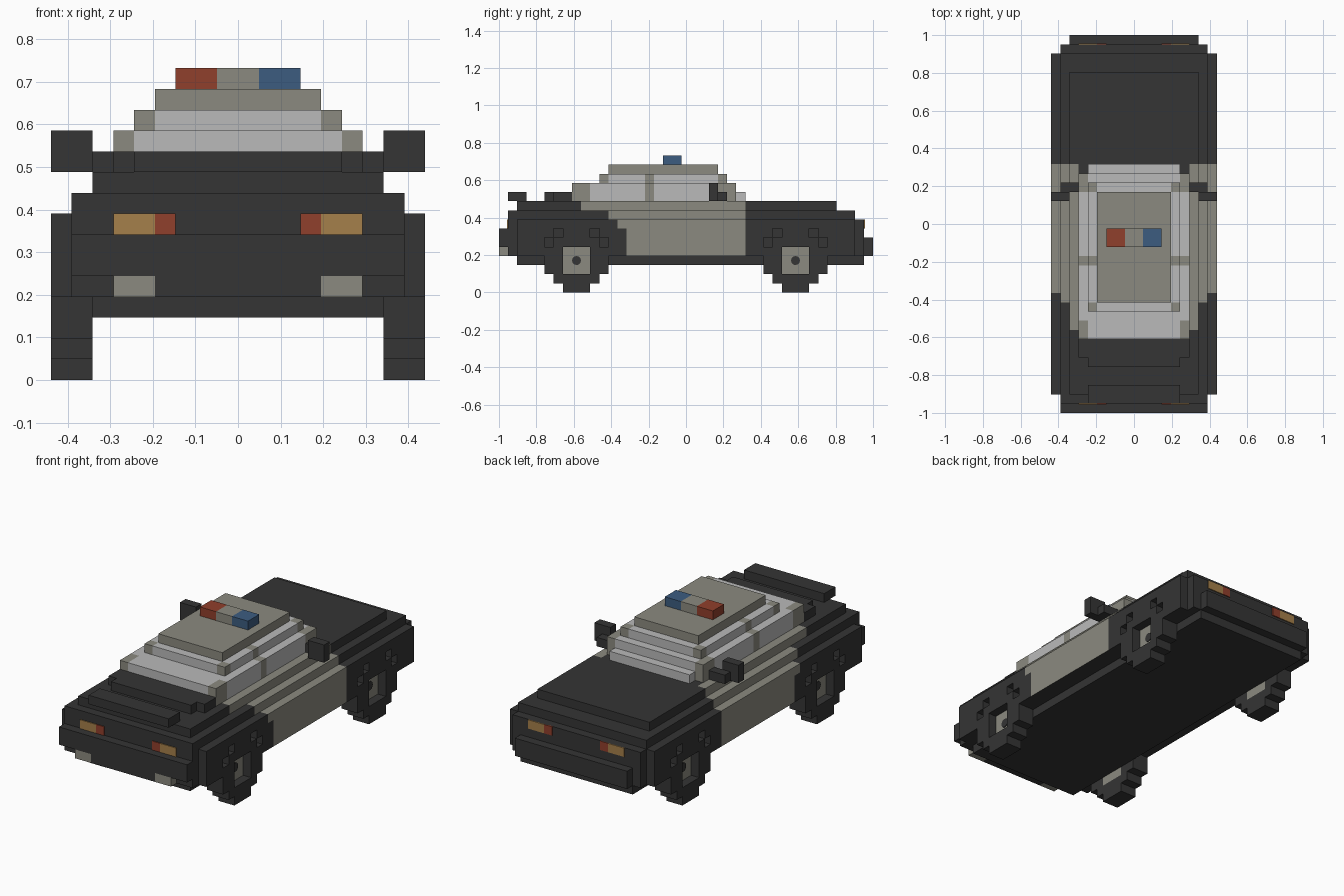
import bpy, bmesh, math
from mathutils import Matrix, Vector

if "Cube" in bpy.data.objects:
    bpy.data.objects.remove(bpy.data.objects["Cube"], do_unlink=True)

U = 2 / 41                      # block size
COLOURS = {
    "black": (0.035, 0.035, 0.035), "warm_grey": (0.26, 0.255, 0.215),
    "glass_grey": (0.49, 0.49, 0.49), "red": (0.28, 0.05, 0.025),
    "blue": (0.045, 0.107, 0.216), "amber": (0.376, 0.216, 0.069),
}
MATS = {}
for name, rgb in COLOURS.items():
    m = bpy.data.materials.new(name)
    m.use_nodes = True
    m.diffuse_color = (*rgb, 1)
    m.node_tree.nodes["Principled BSDF"].inputs["Base Color"].default_value = (*rgb, 1)
    MATS[name] = m


def pos(i, j, k):
    """Block grid corner to model space."""
    return Vector((i * U, -1 + j * U, k * U))


def fill(cells, xs, ys, zs, colour):
    """Fill a box of blocks; colour None carves it away."""
    for i in range(*xs):
        for j in range(*ys):
            for k in range(*zs):
                if colour:
                    cells[i, j, k] = colour
                else:
                    cells.pop((i, j, k), None)


def both(cells, xs, ys, zs, colour):
    """Fill a box and its mirror image."""
    fill(cells, xs, ys, zs, colour)
    fill(cells, (-xs[1], -xs[0]), ys, zs, colour)


def finish(name, bm, colours):
    mesh = bpy.data.meshes.new(name)
    bm.to_mesh(mesh)
    bm.free()
    for c in colours:
        mesh.materials.append(MATS[c])
    ob = bpy.data.objects.new(name, mesh)
    bpy.context.collection.objects.link(ob)
    return ob


def shell(name, cells, underside=None):
    """Outer skin of the filled blocks, with flat areas merged."""
    used = sorted(set(cells.values()) | ({underside} if underside else set()))
    bm = bmesh.new()
    corners = {}
    for cell, colour in cells.items():
        for axis in range(3):
            for side in (0, 1):
                near = list(cell)
                near[axis] += 2 * side - 1
                if tuple(near) in cells:
                    continue
                ring = []
                for a, b in ((0, 0), (1, 0), (1, 1), (0, 1)):
                    p = list(cell)
                    p[axis] += side
                    p[(axis + 1) % 3] += a
                    p[(axis + 2) % 3] += b
                    p = tuple(p)
                    if p not in corners:
                        corners[p] = bm.verts.new(pos(*p))
                    ring.append(corners[p])
                f = bm.faces.new(ring if side else ring[::-1])
                below = underside and axis == 2 and side == 0
                f.material_index = used.index(underside if below else colour)
    bmesh.ops.dissolve_limit(bm, angle_limit=math.radians(1), verts=bm.verts[:],
                             edges=bm.edges[:], delimit={'MATERIAL'})
    return finish(name, bm, used)


def plate(name, xs, j, zs, colour, out):
    """Thin lamp lens on a face pointing along y."""
    bm = bmesh.new()
    bmesh.ops.create_cube(bm, size=1)
    a, b = pos(xs[0], j, zs[0]), pos(xs[1], j, zs[1])
    size = Vector((b.x - a.x, 0.008, b.z - a.z))
    mid = (a + b) / 2 + Vector((0, 0.001 * out, 0))
    bm.transform(Matrix.Translation(mid) @ Matrix.Diagonal((*size, 1)))
    finish(name, bm, [colour])


DISC = (1, 2, 3, 3, 3, 2, 1)    # half width of each wheel row
AXLES = {"rear": 8, "front": 32}

# Body: stacked layers that narrow towards the top and the bumpers
body = {}
for half, ys, zs in (
        (7, (2, 40), (3, 4)), (9, (2, 39), (4, 8)), (8, (1, 40), (4, 8)),
        (8, (0, 1), (5, 7)), (4, (0, 1), (4, 5)), (7, (40, 41), (4, 6)),
        (8, (1, 39), (8, 9)), (7, (2, 37), (9, 10))):
    fill(body, (-half, half), ys, zs, "black")
# Door panels
both(body, (7, 9), (14, 27), (4, 7), "warm_grey")
both(body, (7, 9), (13, 27), (7, 8), "warm_grey")
both(body, (7, 8), (12, 27), (8, 9), "warm_grey")
both(body, (6, 7), (9, 27), (9, 10), "warm_grey")
# Wheel wells with open upper corners
for axle in AXLES.values():
    for k, r in enumerate(DISC):
        both(body, (7, 9), (axle - r, axle + r + 1), (k, k + 1), None)
    for s in (-1, 1):
        for off, k in ((2, 6), (3, 5)):
            both(body, (8, 9), (axle + s * off, axle + s * off + 1), (k, k + 1), None)
shell("body", body, underside="black")

# Rear deck ledge and spoiler
ledge = {}
fill(ledge, (-5, 5), (5, 8), (10, 11), "black")
fill(ledge, (-6, 6), (6, 8), (10, 11), "black")
shell("rear_deck_ledge", ledge)
spoiler = {}
fill(spoiler, (-5, 5), (1, 3), (10, 11), "black")
shell("spoiler", spoiler)

# Cabin: stepped layers with side windows, windscreen and rear window
cabin = {}
for k, half, j0, j1 in ((10, 6, 8, 26), (11, 6, 8, 26), (12, 5, 11, 25)):
    z = (k, k + 1)
    fill(cabin, (-half, half), (j0, j1), z, "warm_grey")
    if k == 10:
        fill(cabin, (-5, 5), (26, 27), z, "warm_grey")
    both(cabin, (half - 1, half), (10 if k < 12 else 12, 16), z, "glass_grey")
    both(cabin, (half - 1, half), (17, 24), z, "glass_grey")
    pane = min(5, half - 1)
    fill(cabin, (-pane, pane), (8 if k < 12 else 11, 12), z, "glass_grey")
    fill(cabin, (-pane, pane), (24, j1 + (k == 10)), z, "glass_grey")
    for cell in [c for c in cabin if c[2] == k and not j0 <= c[1] < j1 + (k == 10)]:
        cabin.pop(cell)
fill(cabin, (-4, 4), (12, 24), (13, 14), "warm_grey")
shell("cabin", cabin)

# Roof light bar
bar = {}
for xs, colour in (((-3, -1), "red"), ((-1, 1), "warm_grey"), ((1, 3), "blue")):
    fill(bar, xs, (18, 20), (14, 15), colour)
shell("roof_light_bar", bar)

for side, s in (("left", 1), ("right", -1)):
    def span(a, b):
        return (a, b) if s > 0 else (-b, -a)

    # Door mirror with its arm
    mirror = {}
    fill(mirror, span(7, 9), (23, 24), (10, 12), "black")
    fill(mirror, span(6, 8), (24, 25), (10, 11), "black")
    shell(f"{side}_mirror", mirror)

    # Exhaust tip
    tip = {}
    fill(tip, span(4, 6), (0, 1), (4, 5), "warm_grey")
    shell(f"{side}_exhaust", tip)

    # Lamps at both ends
    for end, j, out in (("rear", 1, -1), ("front", 40, 1)):
        plate(f"{side}_{end}_lamp", span(4, 6), j, (7, 8), "amber", out)
        plate(f"{side}_{end}_marker", span(3, 4), j, (7, 8), "red", out)

    # Wheels with recessed hub and axle cap
    for end, axle in AXLES.items():
        wheel = {}
        for k, r in enumerate(DISC):
            fill(wheel, span(7, 9), (axle - r, axle + r + 1), (k, k + 1), "black")
        fill(wheel, span(8, 9), (axle - 1, axle + 2), (2, 5), None)
        fill(wheel, span(7, 8), (axle - 1, axle + 2), (2, 5), "warm_grey")
        shell(f"{side}_{end}_wheel", wheel)
        bm = bmesh.new()
        bmesh.ops.create_cone(bm, cap_ends=True, segments=12, radius1=U / 2,
                              radius2=U / 2, depth=0.008)
        bm.transform(Matrix.Translation(pos(8 * s, axle + 0.5, 3.5))
                     @ Matrix.Rotation(math.pi / 2, 4, 'Y'))
        finish(f"{side}_{end}_axle_cap", bm, ["black"])
